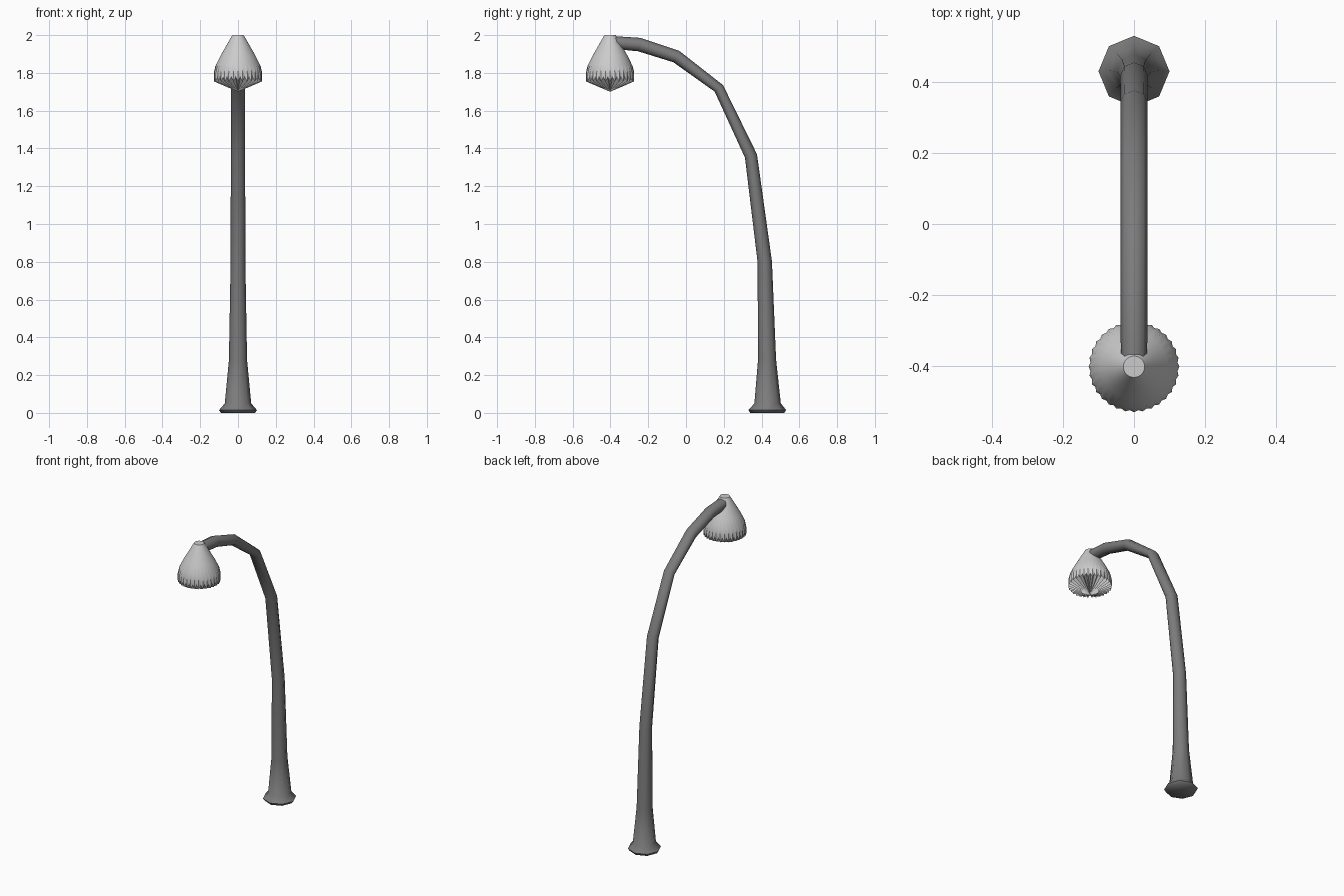
import bpy, bmesh, math
from mathutils import Vector

if "Cube" in bpy.data.objects:
    bpy.data.objects.remove(bpy.data.objects["Cube"])


def finish(bm, name, angle):
    bmesh.ops.recalc_face_normals(bm, faces=bm.faces)
    me = bpy.data.meshes.new(name)
    bm.to_mesh(me)
    bm.free()
    ob = bpy.data.objects.new(name, me)
    bpy.context.collection.objects.link(ob)
    bpy.ops.object.select_all(action='DESELECT')
    ob.select_set(True)
    bpy.context.view_layer.objects.active = ob
    bpy.ops.object.shade_smooth_by_angle(angle=math.radians(angle))
    return ob


def skin(bm, rings):
    # bridge successive vertex rings with quads
    for a, b in zip(rings, rings[1:]):
        n = len(a)
        for i in range(n):
            j = (i + 1) % n
            bm.faces.new((a[i], a[j], b[j], b[i]))


# Pole: octagonal tube (y, z, tilt in degrees, side radius, in-plane radius)
path = [(0.43, 0.0, 0, 0.09, 0.09), (0.43, 0.015, 0, 0.1, 0.1),
        (0.432, 0.05, 0, 0.07, 0.07), (0.429, 0.28, 1, 0.048, 0.048),
        (0.417, 0.80, 4, 0.039, 0.038), (0.344, 1.360, 16, 0.038, 0.033),
        (0.174, 1.718, 38, 0.038, 0.028), (-0.052, 1.887, 64, 0.038, 0.034),
        (-0.248, 1.95, 80, 0.038, 0.036), (-0.375, 1.96, 85, 0.037, 0.034)]
bm = bmesh.new()
rings = []
for y, z, tilt, rx, rp in path:
    t = math.radians(tilt)
    out = Vector((0, math.cos(t), math.sin(t)))
    ring = []
    for i in range(8):
        a = i * math.pi / 4
        ring.append(bm.verts.new(Vector((rx * math.cos(a), y, z)) + out * rp * math.sin(a)))
    rings.append(ring)
skin(bm, rings)
bm.faces.new(rings[0])
bm.faces.new(rings[-1])
pole = finish(bm, "pole", 60)
metal = bpy.data.materials.new("dark_metal")
metal.diffuse_color = (0.2, 0.2, 0.2, 1)
metal.use_nodes = True
metal.node_tree.nodes["Principled BSDF"].inputs["Base Color"].default_value = metal.diffuse_color
pole.data.materials.append(metal)

# Lamp shade: pleated bell (z and radius on ridges, then z and radius in valleys)
N = 32
profile = [(2.0, 0.03, 2.0, 0.03), (1.89, 0.093, 1.89, 0.093),
           (1.835, 0.120, 1.85, 0.113), (1.80, 0.128, 1.80, 0.123),
           (1.755, 0.128, 1.778, 0.122)]
bm = bmesh.new()
rings = []
for zr, rr, zv, rv in profile:
    ring = []
    for i in range(2 * N):
        a = i * math.pi / N
        z, r = (zr, rr) if i % 2 == 0 else (zv, rv)
        ring.append(bm.verts.new((r * math.cos(a), -0.402 + r * math.sin(a), z)))
    rings.append(ring)
skin(bm, rings)
bm.faces.new(rings[0])
# pleated underside running to a low point
tip = bm.verts.new((0, -0.402, 1.70))
low = rings[-1]
for i in range(2 * N):
    bm.faces.new((low[i], low[(i + 1) % (2 * N)], tip))
finish(bm, "lamp_shade", 40)
